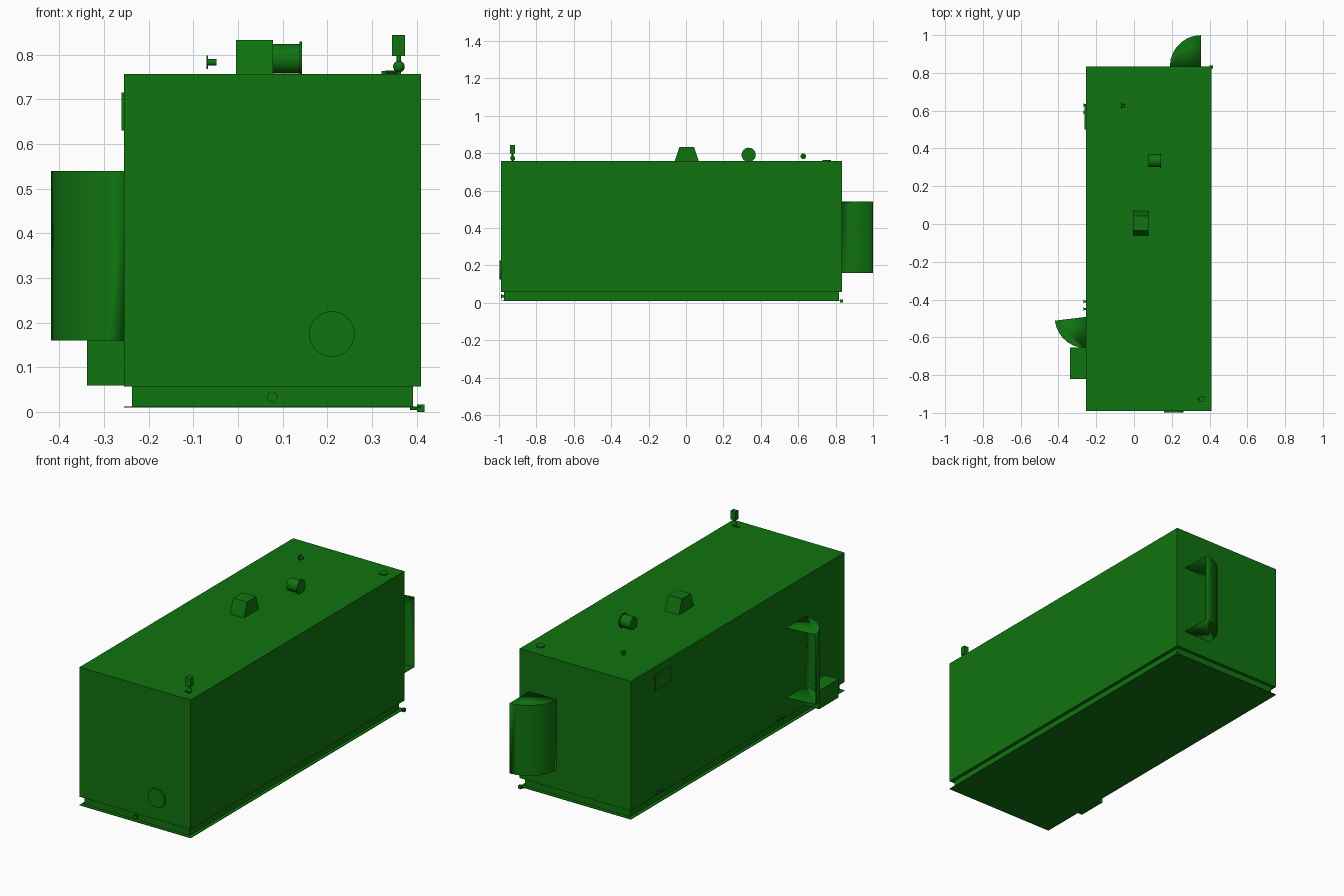
import bpy, bmesh
from math import radians, sin, cos
from mathutils import Matrix, Vector

if "Cube" in bpy.data.objects:
    bpy.data.objects.remove(bpy.data.objects["Cube"], do_unlink=True)

GREEN = (0.005, 0.172, 0.005, 1)
green = bpy.data.materials.new("tank_green")
green.use_nodes = True
green.diffuse_color = GREEN
green.node_tree.nodes["Principled BSDF"].inputs["Base Color"].default_value = GREEN


def finish(name, bm, smooth=False):
    bmesh.ops.recalc_face_normals(bm, faces=bm.faces)
    mesh = bpy.data.meshes.new(name)
    bm.to_mesh(mesh)
    bm.free()
    mesh.materials.append(green)
    obj = bpy.data.objects.new(name, mesh)
    bpy.context.collection.objects.link(obj)
    if smooth:
        bpy.ops.object.select_all(action="DESELECT")
        obj.select_set(True)
        bpy.context.view_layer.objects.active = obj
        bpy.ops.object.shade_smooth_by_angle(angle=radians(35))
    return obj


def box(name, x, y, z, taper=0):
    """Box between ranges; taper pulls the top in along y."""
    bm = bmesh.new()
    bmesh.ops.create_cube(bm, size=1)
    for v in bm.verts:
        top = v.co.z > 0
        side = 1 if v.co.y > 0 else -1
        v.co = Vector([r[0] if c < 0 else r[1] for c, r in zip(v.co, (x, y, z))])
        if top:
            v.co.y -= side * taper
    return finish(name, bm)


def rod(name, start, end, radius, sides=24):
    a, b = Vector(start), Vector(end)
    bm = bmesh.new()
    turn = (b - a).to_track_quat("Z", "Y").to_matrix().to_4x4()
    bmesh.ops.create_cone(bm, cap_ends=True, segments=sides, radius1=radius, radius2=radius,
                          depth=(b - a).length, matrix=Matrix.Translation((a + b) / 2) @ turn)
    return finish(name, bm, True)


def hood(name, centre, first, last, radius=0.165, z0=0.16, z1=0.54, steps=7):
    """Curved sheet hood with top and bottom plates, open on one flat side."""
    bm = bmesh.new()
    rings = []
    for z in (z0, z1):
        ring = [bm.verts.new((*centre, z))]
        for i in range(steps + 1):
            a = radians(first + (last - first) * i / steps)
            ring.append(bm.verts.new((centre[0] + radius * cos(a), centre[1] + radius * sin(a), z)))
        bm.faces.new(ring)
        rings.append(ring)
    low, high = rings
    for i in range(1, steps + 1):
        bm.faces.new((low[i], low[i + 1], high[i + 1], high[i]))
    obj = finish(name, bm, True)
    mod = obj.modifiers.new("sheet", "SOLIDIFY")
    mod.thickness = 0.003
    mod.offset = -1
    return obj


# Main tank and recessed skid
LEFT, RIGHT, FRONT, BACK, ROOF = 0.41, -0.255, -0.99, 0.835, 0.757
box("tank_body", (RIGHT, LEFT), (FRONT, BACK), (0.057, ROOF))
box("skid_channel", (-0.237, 0.392), (-0.972, 0.817), (0.012, 0.057))
box("skid_bottom_plate", (RIGHT, LEFT), (FRONT, BACK), (0.01, 0.013))

# Weather hoods and side cabinet
hood("rear_hood", (0.355, BACK), 90, 180)
hood("side_hood", (RIGHT, -0.492), 187, 270)
box("side_cabinet", (-0.338, RIGHT), (-0.82, -0.655), (0.06, 0.16))

# Side hatch and low side nozzles
box("side_hatch", (-0.261, RIGHT), (0.5, 0.635), (0.63, 0.715))
for i, y in enumerate((0.63, 0.59, -0.41, -0.45)):
    rod(f"side_nozzle_{i + 1}", (RIGHT, y, 0.08), (-0.265, y, 0.08), 0.006, 16)
    rod(f"side_nozzle_flange_{i + 1}", (-0.265, y, 0.08), (-0.268, y, 0.08), 0.011, 16)

# Front inspection cover and skid drain
rod("front_cover", (0.21, FRONT, 0.175), (0.21, -0.998, 0.175), 0.051, 32)
rod("front_drain", (0.077, -0.97, 0.034), (0.077, -0.984, 0.034), 0.007, 16)
rod("front_drain_flange", (0.077, -0.984, 0.034), (0.077, -0.99, 0.034), 0.012, 16)

# Roof fittings
box("roof_vent", (-0.005, 0.078), (-0.06, 0.068), (ROOF, 0.833), 0.025)
rod("roof_nozzle", (0.078, 0.335, 0.791), (0.138, 0.335, 0.791), 0.033)
rod("roof_nozzle_flange", (0.138, 0.335, 0.791), (0.143, 0.335, 0.791), 0.038)
rod("small_pipe", (-0.048, 0.627, 0.783), (-0.067, 0.627, 0.783), 0.007, 16)
rod("small_pipe_flange", (-0.067, 0.627, 0.783), (-0.07, 0.627, 0.783), 0.015, 16)
rod("roof_cap", (0.343, 0.753, ROOF), (0.343, 0.753, 0.763), 0.022)

# Relief valve at the front roof corner
vx, vy = 0.36, -0.927
rod("valve_stem", (vx, vy, ROOF), (vx, vy, 0.797), 0.005, 12)
bm = bmesh.new()
bmesh.ops.create_uvsphere(bm, u_segments=16, v_segments=10, radius=0.013,
                          matrix=Matrix.Translation((vx, vy, 0.773)))
finish("valve_ball", bm, True)
rod("valve_lever", (0.33, vy, 0.761), (vx, vy, 0.761), 0.003, 8)
box("valve_head", (0.345, 0.374), (-0.94, -0.914), (0.797, 0.844))

# Drain plug at the rear corner
rod("drain_stem", (0.385, 0.83, 0.009), (0.4, 0.83, 0.009), 0.004, 12)
box("drain_plug", (0.4, 0.417), (0.823, 0.839), (0, 0.017))
